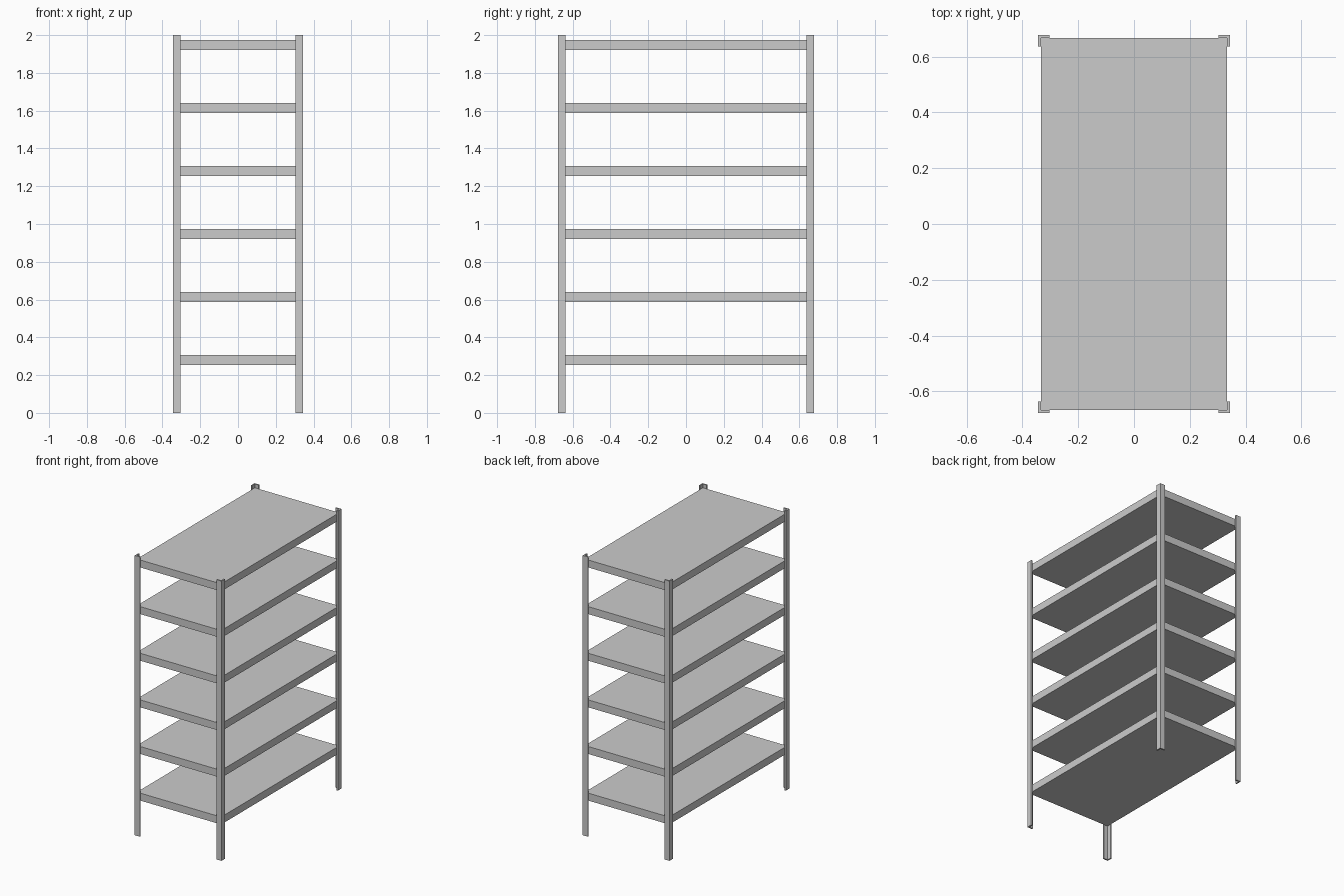
import bpy, bmesh

if "Cube" in bpy.data.objects:
    bpy.data.objects.remove(bpy.data.objects["Cube"])

HX, HY = 1 / 3, 2 / 3      # shelf half sizes
T, LEG = 0.01, 0.04        # angle-iron thickness and flange width


def extrude_profile(name, pts, z0, z1):
    bm = bmesh.new()
    face = bm.faces.new([bm.verts.new((x, y, z0)) for x, y in pts])
    top = bmesh.ops.extrude_face_region(bm, geom=[face])["geom"]
    bmesh.ops.translate(bm, vec=(0, 0, z1 - z0),
                        verts=[g for g in top if isinstance(g, bmesh.types.BMVert)])
    bmesh.ops.recalc_face_normals(bm, faces=bm.faces)
    mesh = bpy.data.meshes.new(name)
    bm.to_mesh(mesh)
    bm.free()
    obj = bpy.data.objects.new(name, mesh)
    bpy.context.collection.objects.link(obj)
    return obj


# Six solid shelf boards, evenly spaced
for i in range(6):
    z = 0.2535 + i / 3
    extrude_profile(f"shelf_{i + 1}",
                    [(-HX, -HY), (HX, -HY), (HX, HY), (-HX, HY)], z, z + 0.0533)

# Four L-section corner posts wrapped around the shelf corners
ox, oy = HX + T, HY + T
profile = [(ox, oy), (ox - LEG, oy), (ox - LEG, HY), (HX, HY), (HX, oy - LEG), (ox, oy - LEG)]
for sx, side in ((-1, "left"), (1, "right")):
    for sy, end in ((-1, "front"), (1, "back")):
        extrude_profile(f"{end}_{side}_post", [(sx * x, sy * y) for x, y in profile], 0, 2)
